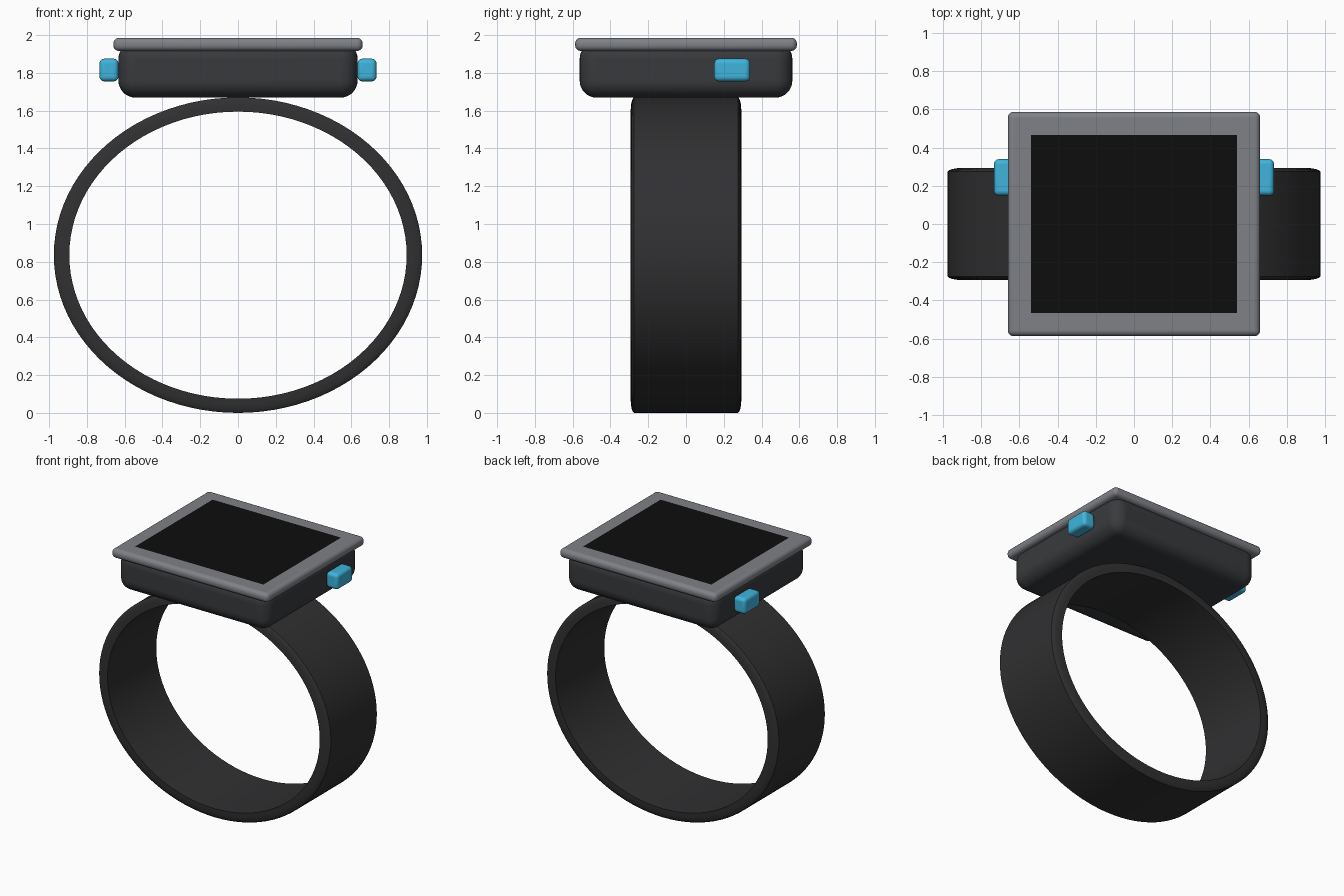
import bpy, bmesh
from math import cos, sin, tau, radians

if "Cube" in bpy.data.objects:
    bpy.data.objects.remove(bpy.data.objects["Cube"], do_unlink=True)


def material(name, rgb, roughness=0.5):
    mat = bpy.data.materials.new(name)
    mat.use_nodes = True
    mat.diffuse_color = (*rgb, 1)
    shader = mat.node_tree.nodes["Principled BSDF"]
    shader.inputs["Base Color"].default_value = (*rgb, 1)
    shader.inputs["Roughness"].default_value = roughness
    return mat


def finish(obj, mat, angle=40):
    obj.data.materials.append(mat)
    bpy.ops.object.select_all(action="DESELECT")
    obj.select_set(True)
    bpy.context.view_layer.objects.active = obj
    bpy.ops.object.shade_smooth_by_angle(angle=radians(angle))
    return obj


def rounded_box(name, size, center, radius, mat, segments=5):
    bpy.ops.mesh.primitive_cube_add(size=1, location=center)
    obj = bpy.context.object
    obj.name = name
    obj.scale = size
    bpy.ops.object.transform_apply(location=False, rotation=False, scale=True)
    bevel = obj.modifiers.new("rounded_edges", "BEVEL")
    bevel.width = radius
    bevel.segments = segments
    return finish(obj, mat)


case_dark = material("case_dark", (0.04, 0.042, 0.046))
strap_dark = material("strap_dark", (0.03, 0.03, 0.032))
frame_grey = material("frame_grey", (0.21, 0.22, 0.24))
screen_black = material("screen_black", (0.004, 0.004, 0.004))
button_blue = material("button_blue", (0.05, 0.46, 0.72))

# Strap: an elliptical loop whose outer edges are softly tapered
half = [(0, 0.293), (0.4, 0.292), (0.7, 0.288), (0.9, 0.282), (1, 0.276)]
section = half + [(t, -y) for t, y in reversed(half)]
steps = 96
bm = bmesh.new()
rings = []
for i in range(steps):
    a = tau * i / steps
    rings.append([bm.verts.new(((0.893 + 0.082 * t) * cos(a), y,
                                0.835 + (0.76 + 0.075 * t) * sin(a)))
                  for t, y in section])
for i, ring in enumerate(rings):
    following = rings[(i + 1) % steps]
    for j in range(len(section)):
        k = (j + 1) % len(section)
        bm.faces.new((ring[j], ring[k], following[k], following[j]))
bmesh.ops.recalc_face_normals(bm, faces=bm.faces)
mesh = bpy.data.meshes.new("strap")
bm.to_mesh(mesh)
bm.free()
strap = bpy.data.objects.new("strap", mesh)
bpy.context.collection.objects.link(strap)
finish(strap, strap_dark)

# Case and the frame that overhangs it
rounded_box("case", (1.266, 1.126, 0.295), (0, 0, 1.8165), 0.09, case_dark, 8)
rounded_box("screen_frame", (1.32, 1.174, 0.07), (0, 0, 1.951), 0.03, frame_grey)

# Screen lying flush on the frame
bpy.ops.mesh.primitive_plane_add(size=1, location=(0, 0, 1.988))
screen = bpy.context.object
screen.name = "screen"
screen.scale = (1.08, 0.934, 1)
finish(screen, screen_black)

# One button on each side
for side, name in ((1, "left_button"), (-1, "right_button")):
    rounded_box(name, (0.1, 0.19, 0.12), (side * 0.683, 0.244, 1.815), 0.025, button_blue)
